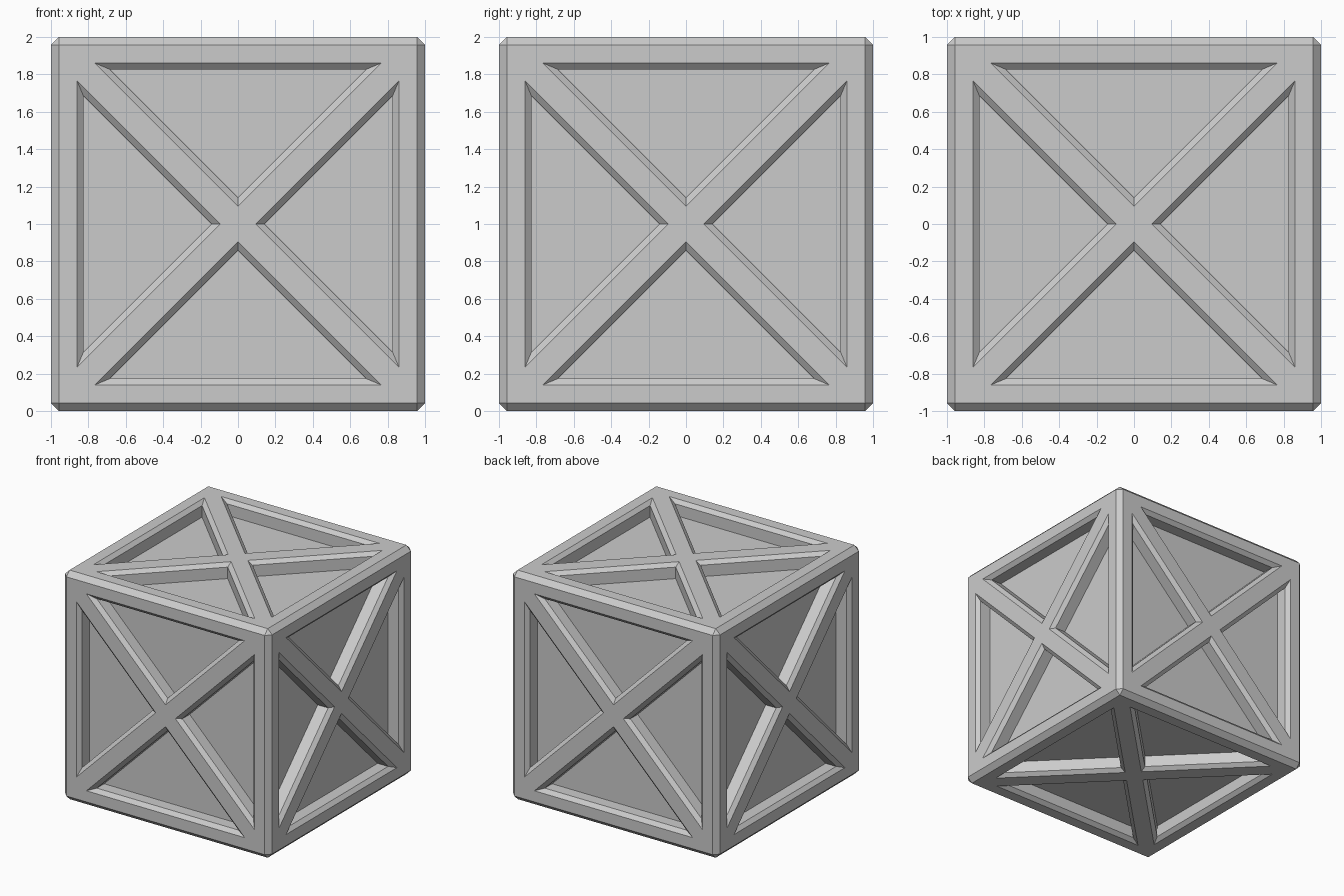
import bpy, bmesh
from mathutils import Vector

if "Cube" in bpy.data.objects:
    bpy.data.objects.remove(bpy.data.objects["Cube"])

CHAMFER = 0.043      # outer cube edge chamfer
RIM, APEX, HALF = 0.86, 0.095, 0.765   # triangular opening on each side
LIP, LIP_DEPTH, DEPTH = 0.033, 0.03, 0.13

bm = bmesh.new()

# Chamfered cube body
bmesh.ops.create_cube(bm, size=2.0)
bmesh.ops.bevel(bm, geom=bm.edges[:], offset=CHAMFER, offset_type='OFFSET',
                segments=1, profile=0.5, affect='EDGES')
bm.normal_update()

# Split each side into four triangles and open a panel in each
sides = [f for f in bm.faces if f.calc_area() > 1.0]
panels = bmesh.ops.poke(bm, faces=sides)['faces']
bm.normal_update()
bmesh.ops.inset_individual(bm, faces=panels, thickness=0.08, depth=0.0,
                           use_even_offset=True)
bm.normal_update()
for f in panels:
    n = Vector([round(c) for c in f.normal])
    out = f.calc_center_median() - n
    out = (out - n * out.dot(n)).normalized()
    side = n.cross(out)
    for v in f.verts:
        d = v.co - n
        if d.dot(out) < 0.45:
            v.co = n + out * APEX
        else:
            v.co = n + out * RIM + side * (HALF if d.dot(side) > 0 else -HALF)
bm.normal_update()

# Sloped lip, then straight walls down to the recessed panel
bmesh.ops.inset_individual(bm, faces=panels, thickness=LIP, depth=-LIP_DEPTH,
                           use_even_offset=True)
bm.normal_update()
bmesh.ops.inset_individual(bm, faces=panels, thickness=0.0005,
                           depth=-(DEPTH - LIP_DEPTH), use_even_offset=True)

bmesh.ops.translate(bm, verts=bm.verts[:], vec=(0, 0, 1))
bm.normal_update()
mesh = bpy.data.meshes.new("crate")
bm.to_mesh(mesh)
bm.free()
crate = bpy.data.objects.new("crate", mesh)
bpy.context.collection.objects.link(crate)
